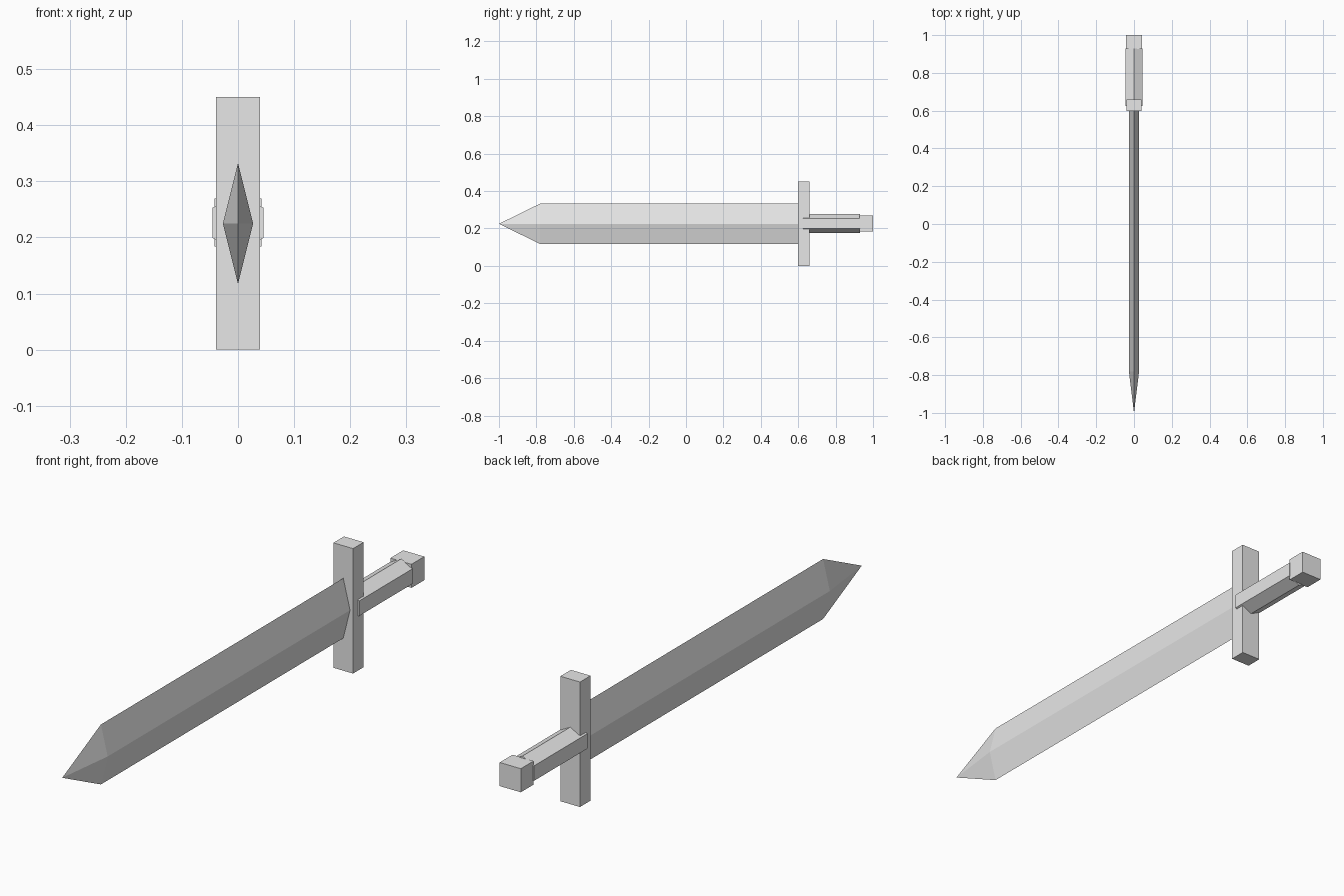
import bpy

if "Cube" in bpy.data.objects:
    bpy.data.objects.remove(bpy.data.objects["Cube"])

MID_Z = 0.225

grey = bpy.data.materials.new("light grey")
grey.diffuse_color = (0.8, 0.8, 0.8, 1)
grey.use_nodes = True
grey.node_tree.nodes["Principled BSDF"].inputs["Base Color"].default_value = grey.diffuse_color


def add_part(name, profile, y0, y1, tip_y=None):
    """Extrude an (x, z) profile from y0 to y1 (y0 < y1); optionally close the y0 end to a point."""
    n = len(profile)
    verts = [(x, y, z) for y in (y0, y1) for x, z in profile]
    faces = [(i, i + n, (i + 1) % n + n, (i + 1) % n) for i in range(n)]
    faces.append(tuple(reversed(range(n, 2 * n))))
    if tip_y is None:
        faces.append(tuple(range(n)))
    else:
        verts.append((0, tip_y, MID_Z))
        faces += [(i, (i + 1) % n, 2 * n) for i in range(n)]
    mesh = bpy.data.meshes.new(name)
    mesh.from_pydata(verts, [], faces)
    mesh.materials.append(grey)
    obj = bpy.data.objects.new(name, mesh)
    bpy.context.collection.objects.link(obj)
    return obj


def rect(hx, z0, z1):
    return [(-hx, z0), (hx, z0), (hx, z1), (-hx, z1)]


# Blade: diamond section with a pyramid tip
add_part("blade", [(0, 0.117), (0.027, MID_Z), (0, 0.333), (-0.027, MID_Z)],
         -0.78, 0.61, tip_y=-1.0)

# Crossguard
add_part("crossguard", rect(0.039, 0.0, 0.45), 0.599, 0.659)

# Grip: six-sided, ridged on top and bottom, sunk into the guard
add_part("grip", [(0, 0.176), (0.045, 0.199), (0.045, 0.253),
                  (0, 0.277), (-0.045, 0.253), (-0.045, 0.199)], 0.626, 0.93)

# Pommel block
add_part("pommel", rect(0.042, 0.184, 0.269), 0.927, 1.0)

# Make every face point outwards
import bmesh
for obj in bpy.context.collection.objects:
    bm = bmesh.new()
    bm.from_mesh(obj.data)
    bmesh.ops.recalc_face_normals(bm, faces=bm.faces)
    bm.to_mesh(obj.data)
    bm.free()
